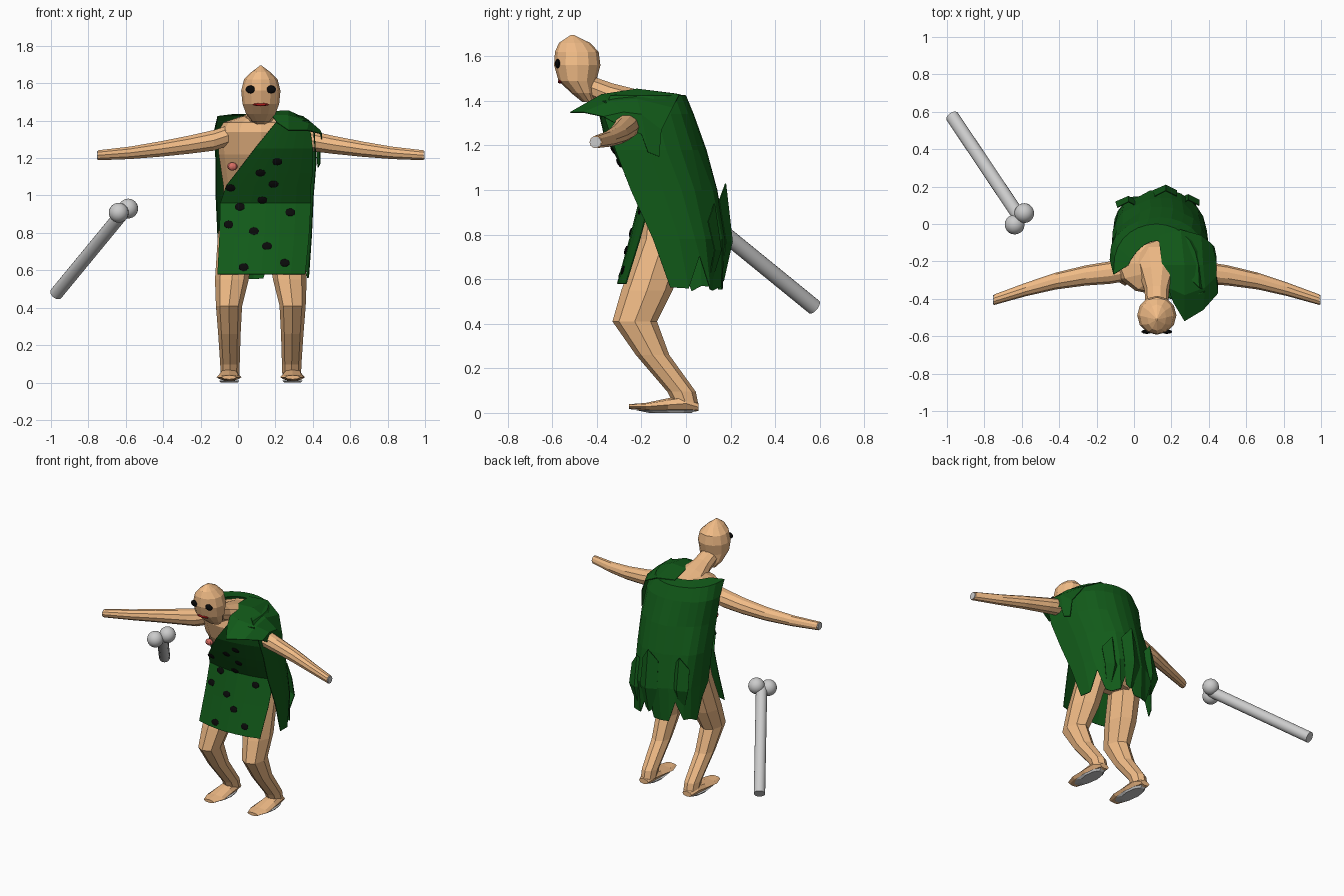
import bpy, bmesh, random
from math import sin, cos, pi, atan2
from mathutils import Vector

random.seed(4)
CX = 0.122  # body centre line


def material(name, rgb):
    m = bpy.data.materials.new(name)
    m.diffuse_color = (*rgb, 1)
    return m


SKIN = material("skin", (0.88, 0.50, 0.24))
GREEN = material("green_cloth", (0.006, 0.105, 0.01))
BLACK = material("black", (0.003, 0.003, 0.003))
RED = material("red", (0.4, 0.01, 0.01))
PINK = material("pink", (0.7, 0.16, 0.13))


def make(name, bm, mat=None):
    bmesh.ops.recalc_face_normals(bm, faces=bm.faces)
    me = bpy.data.meshes.new(name)
    bm.to_mesh(me)
    bm.free()
    ob = bpy.data.objects.new(name, me)
    bpy.context.collection.objects.link(ob)
    if mat:
        me.materials.append(mat)
    return ob


def loft(name, rings, n, mat, u=(1, 0, 0), v=(0, 1, 0)):
    """Rings are (x, y, z, radius along u, radius along v)."""
    bm, u, v = bmesh.new(), Vector(u), Vector(v)
    loops = [[bm.verts.new(Vector(r[:3]) + u * r[3] * cos(2 * pi * i / n) + v * r[4] * sin(2 * pi * i / n))
              for i in range(n)] for r in rings]
    for a, b in zip(loops, loops[1:]):
        for i in range(n):
            j = (i + 1) % n
            bm.faces.new((a[i], a[j], b[j], b[i]))
    bm.faces.new(loops[0])
    bm.faces.new(loops[-1])
    return make(name, bm, mat)


def sheet(name, rows, mat=GREEN):
    """Cloth from rows of points, given a little thickness."""
    bm = bmesh.new()
    vs = [[bm.verts.new(p) for p in r] for r in rows]
    for a, b in zip(vs, vs[1:]):
        for i in range(len(a) - 1):
            bm.faces.new((a[i], a[i + 1], b[i + 1], b[i]))
    ob = make(name, bm, mat)
    ob.modifiers.new("thickness", "SOLIDIFY").thickness = 0.005
    return ob


def ball(name, loc, size, mat=None, tilt=0, n=12):
    bm = bmesh.new()
    bmesh.ops.create_uvsphere(bm, u_segments=n, v_segments=n // 2 + 2, radius=1)
    ob = make(name, bm, mat)
    ob.location, ob.scale, ob.rotation_euler = loc, size, (tilt, 0, 0)
    return ob


# Torso, neck and head
loft("torso", [(CX, -.08, .72, .15, .08), (CX, -.07, .82, .21, .12), (CX, -.06, .95, .20, .13),
               (CX, -.10, 1.05, .20, .14), (CX, -.17, 1.22, .225, .17), (CX, -.205, 1.34, .23, .175),
               (CX, -.21, 1.39, .20, .16), (CX, -.21, 1.425, .10, .12)], 12, SKIN)
loft("neck", [(CX, -.12, 1.37, .15, .055), (CX, -.25, 1.40, .10, .06), (CX, -.35, 1.43, .066, .055),
              (CX, -.45, 1.47, .06, .05)], 10, SKIN, v=(0, .35, .94))
loft("head", [(CX, -.435, 1.395, .045, .03), (CX, -.46, 1.435, .078, .055), (CX, -.487, 1.49, .098, .085),
              (CX, -.488, 1.56, .105, .104), (CX, -.49, 1.62, .09, .098), (CX, -.50, 1.66, .05, .07),
              (CX, -.51, 1.695, .004, .008)], 12, SKIN)

# Arms, legs and feet on both sides
for s, side in ((-1, "left"), (1, "right")):
    X = lambda d: CX + s * d
    loft(side + "_arm", [(X(.16), -.24, 1.325, .065, .058), (X(.25), -.26, 1.295, .06, .058),
                         (X(.38), -.275, 1.272, .054, .051), (X(.54), -.305, 1.248, .045, .043),
                         (X(.70), -.35, 1.228, .036, .035), (X(.87), -.405, 1.215, .028, .028)],
         10, SKIN, u=(0, 1, 0), v=(0, 0, 1))
    loft(side + "_wrist_end", [(X(.868), -.405, 1.215, .025, .025), (X(.876), -.406, 1.215, .025, .025)],
         10, None, u=(0, 1, 0), v=(0, 0, 1))
    loft(side + "_leg", [(X(.11), -.09, .95, .09, .10), (X(.13), -.10, .78, .10, .11),
                         (X(.155), -.175, .55, .09, .115), (X(.17), -.23, .41, .07, .10),
                         (X(.168), -.15, .26, .06, .075), (X(.165), -.02, .095, .052, .064),
                         (X(.165), 0, .04, .05, .055)], 8, SKIN)
    loft(side + "_foot", [(X(.168), .055, .026, .035, .018), (X(.168), 0, .042, .052, .038),
                          (X(.17), -.08, .036, .058, .03), (X(.17), -.18, .028, .066, .017),
                          (X(.17), -.255, .028, .04, .011)],
         8, SKIN, v=(0, 0, 1))
    loft(side + "_sole", [(X(.169), -.07, 0, .045, .10), (X(.169), -.09, .012, .055, .14)], 10, None)
    ball(side + "_eye", (X(.054), -.576, 1.567), (.029, .012, .021), BLACK, n=10)

ball("mouth", (CX, -.565, 1.486), (.044, .01, .009), RED, n=10)
ball("nipple", (-.03, -.275, 1.155), (.028, .02, .022), PINK, n=8)

# Front of the garment: depth follows a leaning profile
PROFILE = [(.58, -.31), (.78, -.255), (.96, -.21), (1.12, -.30), (1.25, -.37), (1.40, -.41)]


def front_y(x, z):
    for (z0, y0), (z1, y1) in zip(PROFILE, PROFILE[1:]):
        if z <= z1:
            break
    slope = (y1 - y0) / (z1 - z0)
    return y0 + slope * (z - z0) + .05 * ((x - CX) / .27) ** 2, slope


def panel(name, spans):
    sheet(name, [[(x, front_y(x, z)[0], z) for x in [a + (b - a) * i / 6 for i in range(7)]]
                 for z, a, b in spans])


panel("front_skirt", [(.58, -.11, .36), (.78, -.10, .38), (.96, -.095, .39)])
panel("front_bodice", [(.96, -.095, .39), (1.05, -.065, .39), (1.12, -.01, .40),
                       (1.25, .09, .40), (1.40, .21, .38)])
for x, z in [(-.04, 1.04), (.12, 1.12), (.21, 1.18), (.19, 1.06), (.13, .975), (.01, .94), (-.05, .845),
             (.085, .81), (.28, .91), (.155, .73), (.25, .64), (.03, .617)]:
    y, slope = front_y(x, z)
    ball("spot", (x, y - .002, z), (.028, .006, .021), BLACK, tilt=-atan2(slope, 1), n=10)

# Back cape: (z, left x, right x, left edge y, right edge y, back y, roundness), ragged at the hem
rows = []
N = 14
for k, (z, xl, xr, yl, yr, yb, power) in enumerate([
        (1.435, -.03, .27, -.22, -.26, -.09, 1.6), (1.425, -.11, .35, -.27, -.34, 0, .7),
        (1.34, -.13, .41, -.19, -.37, .035, .7), (1.18, -.12, .42, -.16, -.31, .085, .7),
        (1.00, -.12, .405, -.13, -.24, .135, .7), (.78, -.11, .395, -.09, -.14, .175, .7),
        (.61, -.11, .38, -.03, -.06, .165, .7)]):
    row = []
    for i in range(N + 1):
        t = -pi / 2 + pi * i / N
        ys = yl + (yr - yl) * i / N
        dz = (.09 if i % 4 == 0 else -.045) + random.uniform(-.02, .02) if k == 6 else 0
        fold = random.uniform(-.012, .012) if k > 2 else 0
        row.append(((xl + xr) / 2 + (xr - xl) / 2 * sin(t),
                    ys + (yb - ys) * max(cos(t), 0) ** power + fold, z + dz))
    rows.append(row)
sheet("back_cape", rows)

# Torn strips hanging over the back
for x, y, z, h in [(-.03, .13, .92, .28), (.17, .19, .95, .36), (.29, .14, .86, .26)]:
    sheet("torn_strip", [[(x - .06, y - .04, z), (x, y - .01, z + .08), (x + .06, y - .04, z)],
                         [(x - .07, y - .01, z - h / 2), (x, y + .02, z - h / 2), (x + .06, y - .01, z - h / 2)],
                         [(x - .03, y - .03, z - h * .93), (x, y - .02, z - h), (x + .03, y - .03, z - h * .93)]])

# Shoulder flap over the right arm
sheet("shoulder_flap", [
    [(.13, -.06, 1.435), (.15, -.22, 1.45), (.18, -.34, 1.43), (.21, -.42, 1.39)],
    [(.25, -.03, 1.43), (.27, -.22, 1.455), (.27, -.38, 1.43), (.27, -.52, 1.35)],
    [(.36, -.06, 1.37), (.37, -.22, 1.41), (.38, -.34, 1.40), (.37, -.46, 1.35)],
    [(.42, -.11, 1.27), (.44, -.20, 1.34), (.44, -.28, 1.35), (.45, -.37, 1.33)],
    [(.43, -.12, 1.15), (.44, -.17, 1.17), (.44, -.20, 1.25), (.45, -.30, 1.29)]])

# Bone club lying in space beside the figure
a, b = Vector((-.972, .575, .475)), Vector((-.61, .035, .915))
d = (b - a).normalized()
u = d.orthogonal().normalized()
loft("bone_shaft", [(*p, .036, .036) for p in (a, b)], 20, None, u=u, v=d.cross(u))
for loc in ((-.638, -.003, .908), (-.587, .058, .93)):
    ball("bone_knob", loc, (.053,) * 3, n=20)
for ob in bpy.data.objects:
    if ob.name.startswith("bone"):
        bpy.context.view_layer.objects.active = ob
        bpy.ops.object.select_all(action="DESELECT")
        ob.select_set(True)
        bpy.ops.object.shade_smooth_by_angle()
